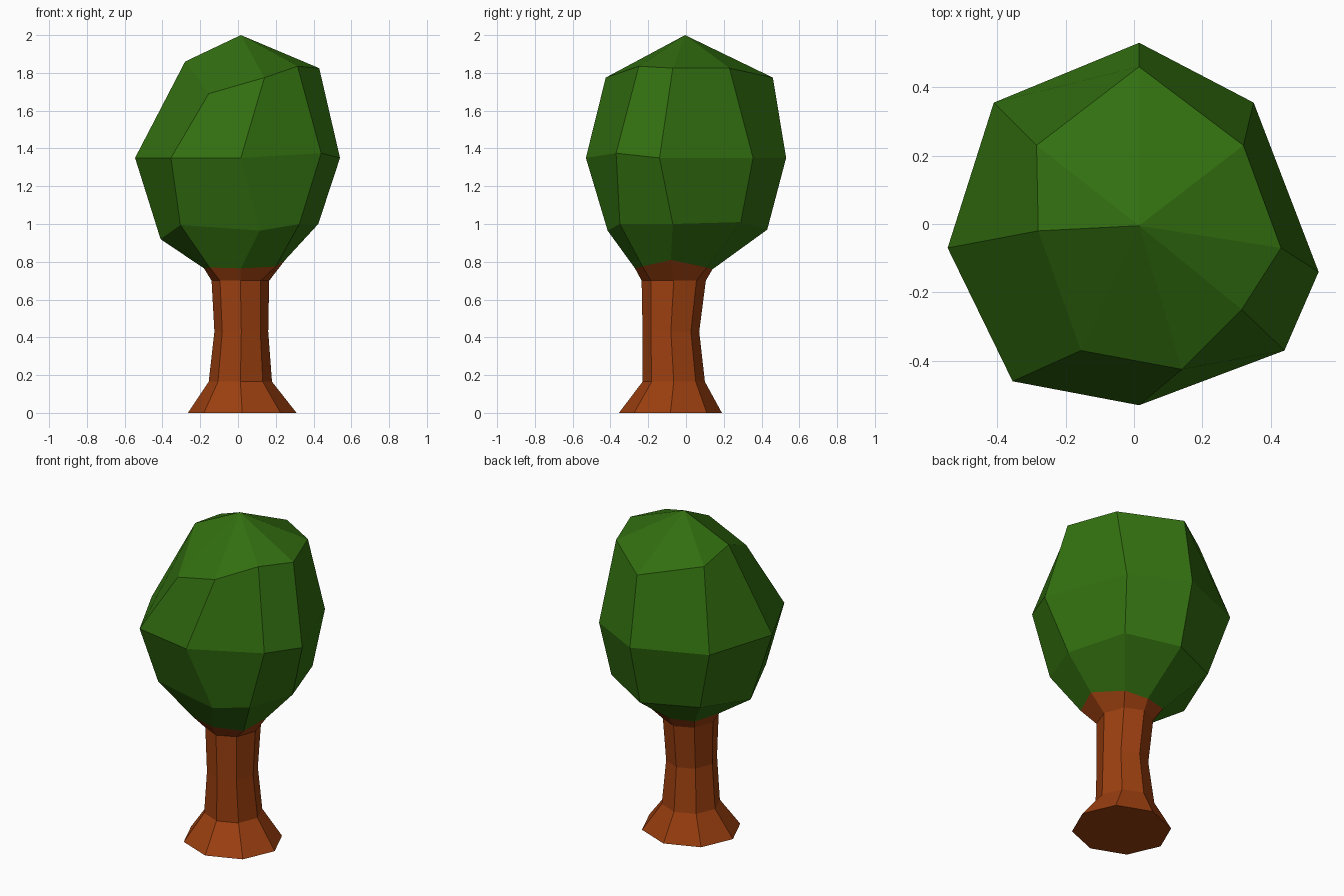
import bpy, bmesh, math

if "Cube" in bpy.data.objects:
    bpy.data.objects.remove(bpy.data.objects["Cube"])

N = 8  # sides; vertex 0 is at the back, then clockwise seen from above


def material(name, rgb):
    m = bpy.data.materials.new(name)
    m.diffuse_color = (*rgb, 1)
    m.use_nodes = True
    m.node_tree.nodes["Principled BSDF"].inputs["Base Color"].default_value = m.diffuse_color
    return m


def loft(name, rings, mat, apex=None, cap_bottom=False):
    """Skin a stack of rings from bottom to top, flat shaded."""
    bm = bmesh.new()
    loops = [[bm.verts.new(p) for p in ring] for ring in rings]
    for a, b in zip(loops, loops[1:]):
        for i in range(N):
            j = (i + 1) % N
            bm.faces.new((a[i], a[j], b[j], b[i]))
    if apex:
        tip = bm.verts.new(apex)
        for i in range(N):
            bm.faces.new((loops[-1][i], loops[-1][(i + 1) % N], tip))
    if cap_bottom:
        bm.faces.new(loops[0])
    # rings run clockwise, so turn the faces outward
    bmesh.ops.reverse_faces(bm, faces=bm.faces[:])
    me = bpy.data.meshes.new(name)
    bm.to_mesh(me)
    bm.free()
    me.materials.append(mat)
    ob = bpy.data.objects.new(name, me)
    bpy.context.collection.objects.link(ob)
    return ob


def oval(z, x0, x1, y0, y1):
    """Eight-sided ring filling the given x and y limits."""
    pts = []
    for i in range(N):
        t = math.pi / 2 - i * math.tau / N
        pts.append(((x0 + x1) / 2 + (x1 - x0) / 2 * math.cos(t),
                    (y0 + y1) / 2 + (y1 - y0) / 2 * math.sin(t), z))
    return pts


# Irregular crown rings
neck = [(.015, .14, .76), (.16, .11, .77), (.25, -.08, .81), (.20, -.23, .775),
        (.015, -.27, .765), (-.15, -.23, .77), (-.18, -.07, .765), (-.13, .10, .765)]
lower = [(.015, .43, .97), (.31, .29, 1.01), (.425, -.07, 1.0), (.325, -.35, 1.0),
         (.115, -.415, .965), (-.305, -.35, .995), (-.41, -.05, .92), (-.30, .29, .97)]
middle = [(.015, .53, 1.35), (.35, .355, 1.35), (.54, -.14, 1.35), (.44, -.37, 1.375),
          (.015, -.53, 1.35), (-.355, -.46, 1.35), (-.545, -.07, 1.35), (-.41, .355, 1.35)]
upper = [(.015, .46, 1.775), (.32, .23, 1.825), (.43, -.07, 1.825), (.315, -.25, 1.835),
         (.14, -.425, 1.775), (-.155, -.37, 1.69), (-.28, -.02, 1.86), (-.285, .23, 1.82)]

# Leafy crown
loft("crown", [neck, lower, middle, upper], material("leaf_green", (.032, .16, .005)),
     apex=(.015, -.005, 2.0))

# Trunk: flared foot, narrow waist, joined to the crown's neck ring
loft("trunk", [oval(0, -.265, .31, -.355, .19),
               oval(.165, -.155, .18, -.23, .10),
               oval(.43, -.125, .16, -.23, .07),
               oval(.70, -.14, .165, -.235, .105),
               neck],
     material("bark_brown", (.33, .05, .005)), cap_bottom=True)
